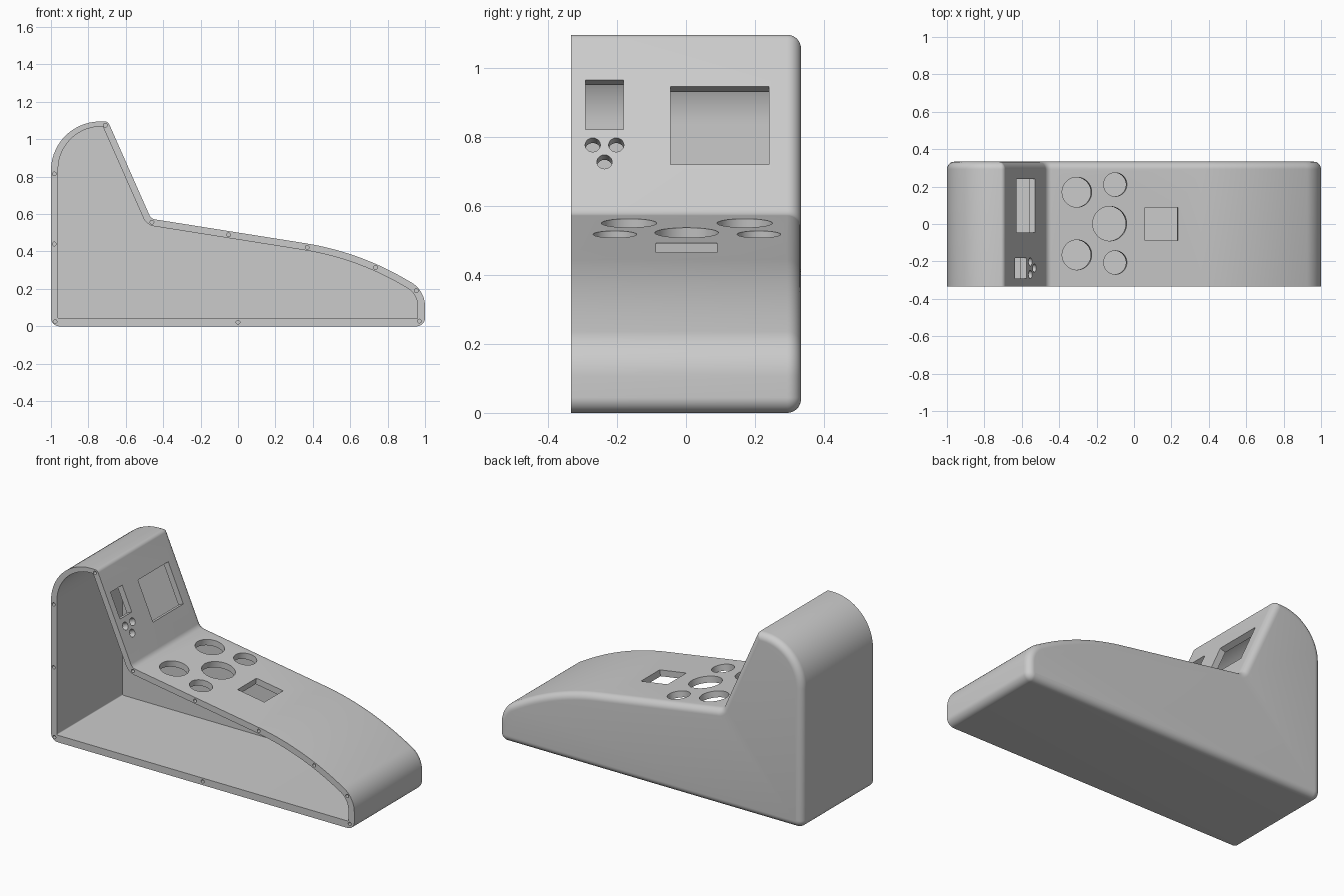
import bpy, bmesh
from math import sin, cos, tan, atan2, radians, pi
from mathutils import Vector, Matrix

if "Cube" in bpy.data.objects:
    bpy.data.objects.remove(bpy.data.objects["Cube"])

FRONT, BACK, ROUND = -0.333, 0.333, 0.04

# Side outline corners (x, z, fillet radius), counter-clockwise from bottom left
CORNERS = [(-1, 0, 0.045), (1, 0, 0.045), (1, 0.193, 0.15), (0.638, 0.4, 1.55),
           (-0.465, 0.575, 0.04), (-0.695, 1.095, 0.025), (-1, 1.095, 0.262)]


def outline(insets, steps=14):
    """Filleted side outline, each edge moved inwards by its own inset."""
    pts = [Vector(c[:2]) for c in CORNERS]
    count = len(pts)
    dirs = [(pts[(i + 1) % count] - p).normalized() for i, p in enumerate(pts)]
    loop = []
    for i, p in enumerate(pts):
        d1, d2 = dirs[i - 1], dirs[i]
        a, b = insets[i - 1], insets[i]
        n1, n2 = Vector((-d1.y, d1.x)), Vector((-d2.y, d2.x))
        det = n1.x * n2.y - n1.y * n2.x
        turn = atan2(det, d1.dot(d2))
        corner = p + Vector((a * n2.y - b * n1.y, n1.x * b - n2.x * a)) / det
        side = 1 if turn > 0 else -1
        r = max(CORNERS[i][2] - side * (a + b) / 2, 0.006)
        start = corner - d1 * r * tan(abs(turn) / 2)
        centre = start + n1 * side * r
        v = start - centre
        for k in range(steps + 1):
            t = turn * k / steps
            loop.append(centre + Vector((v.x * cos(t) - v.y * sin(t),
                                         v.x * sin(t) + v.y * cos(t))))
    return loop


def loft(name, sections):
    """Closed surface through (y, outline) sections."""
    bm = bmesh.new()
    rings = [[bm.verts.new((p.x, y, p.y)) for p in loop] for y, loop in sections]
    for r1, r2 in zip(rings, rings[1:]):
        for i in range(len(r1)):
            bm.faces.new((r1[i - 1], r1[i], r2[i], r2[i - 1]))
    bm.faces.new(rings[0])
    bm.faces.new(rings[-1])
    return finish(name, bm)


def finish(name, bm):
    bmesh.ops.recalc_face_normals(bm, faces=bm.faces[:])
    mesh = bpy.data.meshes.new(name)
    bm.to_mesh(mesh)
    bm.free()
    obj = bpy.data.objects.new(name, mesh)
    bpy.context.scene.collection.objects.link(obj)
    return obj


def panel_frame(low, high):
    """Axes of a panel running between two outline corners."""
    along = Vector((high[0] - low[0], 0, high[1] - low[1])).normalized()
    across = Vector((0, 1, 0))
    return along, across, along.cross(across)


def place(centre, frame):
    return Matrix.Translation(centre) @ Matrix(frame).transposed().to_4x4()


def round_hole(bm, matrix, radius, depth, sides=40):
    bmesh.ops.create_cone(bm, cap_ends=True, segments=sides, radius1=radius,
                          radius2=radius, depth=depth, matrix=matrix)


def square_hole(bm, matrix, length, width, depth):
    bmesh.ops.create_cube(bm, size=1, matrix=matrix @ Matrix.Diagonal((length, width, depth, 1)))


# Housing: rounded back edge, outer skin, open front rim, then the hollow inside
sections = []
for k in range(9):
    a = pi / 2 * k / 8
    sections.append((BACK - ROUND + ROUND * cos(a), outline([ROUND * (1 - sin(a))] * 7)))
sections.append((FRONT, outline([0] * 7)))
inner = outline([0.042, 0.039, 0.037, 0.037, 0.036, 0.027, 0.038])
sections += [(FRONT, inner), (BACK - 0.045, inner)]
housing = loft("console_housing", sections)

holes = bmesh.new()

# Button holes and slot in the control deck
deck_end, deck_corner, peak = CORNERS[3], CORNERS[4], CORNERS[5]
deck = panel_frame(deck_corner, deck_end)


def deck_point(x, y):
    f = (x - deck_corner[0]) / (deck_end[0] - deck_corner[0])
    return Vector((x, y, deck_corner[1] + f * (deck_end[1] - deck_corner[1])))


for x, y, r in [(-0.305, 0.17, 0.08), (-0.305, -0.165, 0.08), (-0.1, 0.211, 0.063),
                (-0.1, -0.206, 0.063), (-0.13, 0.002, 0.092)]:
    round_hole(holes, place(deck_point(x, y), deck), r, 0.16, 64)
square_hole(holes, place(deck_point(0.147, 0.001), deck), 0.178, 0.177, 0.16)

# Screen windows and small holes in the sloping panel
slope = panel_frame(deck_corner, peak)


def slope_point(y, z):
    f = (z - deck_corner[1]) / (peak[1] - deck_corner[1])
    return Vector((deck_corner[0] + f * (peak[0] - deck_corner[0]), y, z))


for y, z, width, height in [(0.098, 0.832, 0.285, 0.225), (-0.236, 0.892, 0.11, 0.143)]:
    square_hole(holes, place(slope_point(y, z), slope), height / slope[0].z, width, 0.12)
for y, z in [(-0.27, 0.776), (-0.202, 0.776), (-0.236, 0.727)]:
    round_hole(holes, place(slope_point(y, z), slope), 0.022, 0.12)

# Screw holes around the open rim
for x, z in [(-0.71, 1.075), (-0.982, 0.815), (-0.982, 0.44), (-0.978, 0.025), (0, 0.022),
             (0.97, 0.028), (0.953, 0.19), (0.735, 0.314), (0.37, 0.422), (-0.05, 0.489),
             (-0.46, 0.557)]:
    round_hole(holes, Matrix.Translation((x, FRONT, z)) @ Matrix.Rotation(radians(90), 4, 'X'),
               0.01, 0.1, 20)

# Cut every hole at once
cutter = finish("hole_cutter", holes)
cutter.hide_render = True
mod = housing.modifiers.new("holes", 'BOOLEAN')
mod.operation, mod.solver, mod.object = 'DIFFERENCE', 'EXACT', cutter
bpy.context.view_layer.update()
bpy.context.view_layer.objects.active = housing
bpy.ops.object.modifier_apply(modifier=mod.name)
bpy.data.objects.remove(cutter)

# Plain grey plastic
grey = bpy.data.materials.new("grey_plastic")
grey.use_nodes = True
colour = (0.6, 0.6, 0.6, 1)
grey.diffuse_color = colour
grey.node_tree.nodes["Principled BSDF"].inputs["Base Color"].default_value = colour
housing.data.materials.clear()
housing.data.materials.append(grey)

bpy.ops.object.select_all(action='DESELECT')
housing.select_set(True)
bpy.ops.object.shade_smooth_by_angle(angle=radians(30))
